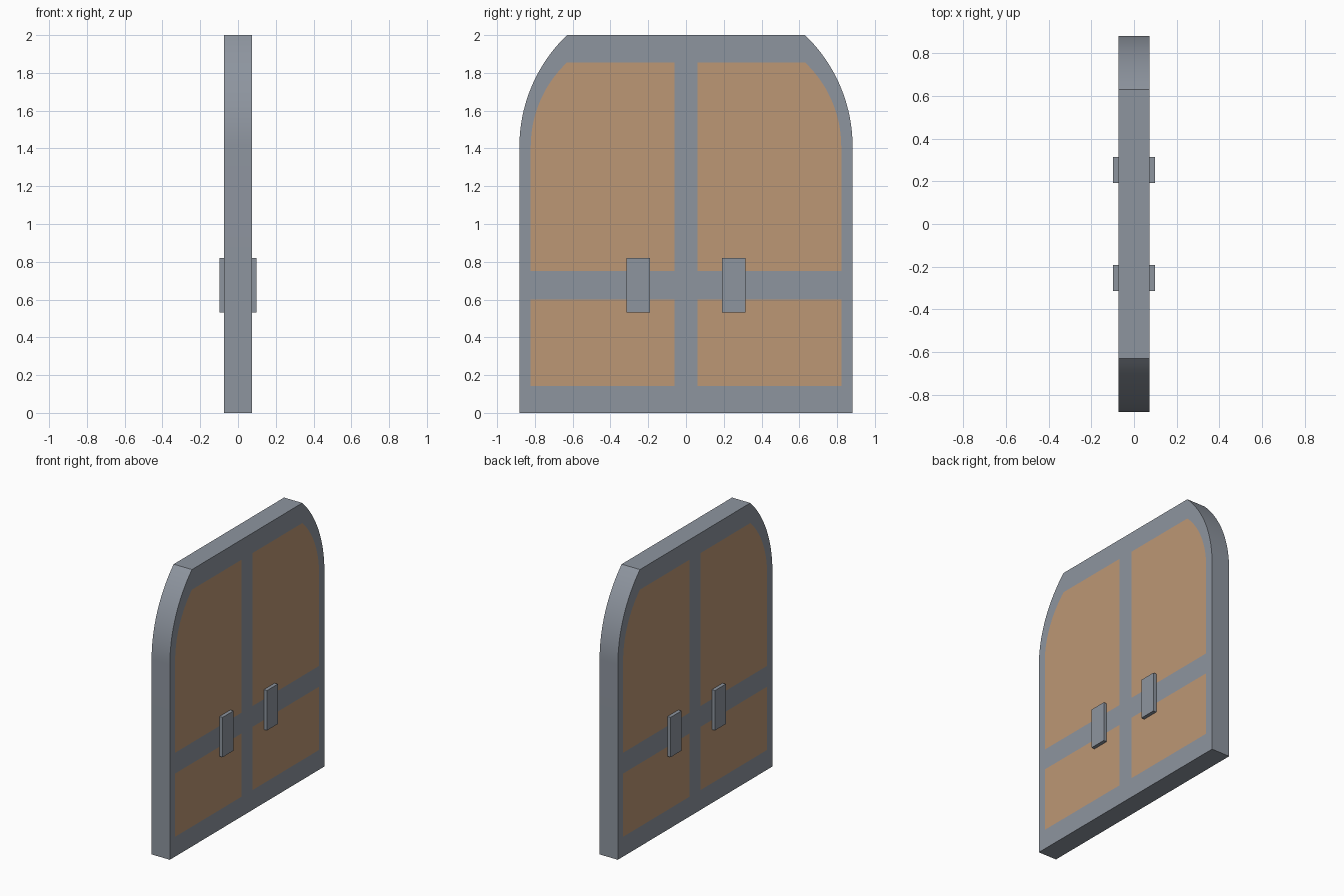
import bpy, bmesh, math

if "Cube" in bpy.data.objects:
    bpy.data.objects.remove(bpy.data.objects["Cube"])

THICK = 0.146            # slab thickness along x
HALF_W, TOP = 0.882, 2.0
SPRING = 1.41            # height where the side arcs begin
ARC_END = 0.63           # half width of the flat top
MULLION = 0.062          # half width of the middle post


def material(name, rgb):
    m = bpy.data.materials.new(name)
    m.diffuse_color = (*rgb, 1)
    m.use_nodes = True
    m.node_tree.nodes["Principled BSDF"].inputs["Base Color"].default_value = m.diffuse_color
    return m


grey = material("grey metal", (0.27, 0.30, 0.347))
wood = material("tan wood", (0.503, 0.309, 0.178))


def arc(y0, z_end, steps=20):
    """Circular arc, vertical at (y0, SPRING), ending at (ARC_END, z_end)."""
    dy, dz = y0 - ARC_END, z_end - SPRING
    r = (dy * dy + dz * dz) / (2 * dy)
    end = math.asin(dz / r)
    return [(y0 - r + r * math.cos(end * i / steps), SPRING + r * math.sin(end * i / steps))
            for i in range(steps + 1)]


# Door slab: half of the face as rows of cells (post, panel, outer frame)
inner = [(0.822, z) for z in (0, 0.143, 0.60, 0.75)] + arc(0.822, 1.855)
outer = [(HALF_W, z) for z in (0, 0.143, 0.60, 0.75)] + arc(HALF_W, TOP)
rows = [[(0, i[1]), (MULLION, i[1]), i, o] for i, o in zip(inner, outer)]

bm = bmesh.new()
grid = [[bm.verts.new((0, y, z)) for y, z in row] for row in rows]
for r in range(len(grid) - 1):
    for c in range(3):
        f = bm.faces.new((grid[r][c], grid[r][c + 1], grid[r + 1][c + 1], grid[r + 1][c]))
        f.material_index = 1 if c == 1 and r not in (0, 2) else 0
# Top rail
last = grid[-1]
t0, t1 = bm.verts.new((0, 0, TOP)), bm.verts.new((0, MULLION, TOP))
bm.faces.new((last[0], last[1], t1, t0))
bm.faces.new((last[1], last[2], last[3], t1))

mesh = bpy.data.meshes.new("door_slab")
bm.to_mesh(mesh)
bm.free()
mesh.materials.append(grey)
mesh.materials.append(wood)
door = bpy.data.objects.new("door_slab", mesh)
bpy.context.collection.objects.link(door)
mirror = door.modifiers.new("mirror", 'MIRROR')
mirror.use_axis = (False, True, False)
solid = door.modifiers.new("solidify", 'SOLIDIFY')
solid.thickness = THICK
solid.offset = 0
bpy.context.view_layer.objects.active = door
door.select_set(True)
bpy.ops.object.convert(target='MESH')
bpy.ops.object.shade_smooth_by_angle(angle=math.radians(30))

# Handle plates: two on each side of the door
for sx, face in ((-1, "back"), (1, "front")):
    for sy, side in ((-1, "left"), (1, "right")):
        x0, x1 = THICK / 2 - 0.005, 0.098
        bpy.ops.mesh.primitive_cube_add(size=1, location=(sx * (x0 + x1) / 2, sy * 0.253, 0.675))
        handle = bpy.context.object
        handle.name = f"handle_{face}_{side}"
        handle.scale = (x1 - x0, 0.124, 0.288)
        handle.data.materials.append(grey)
